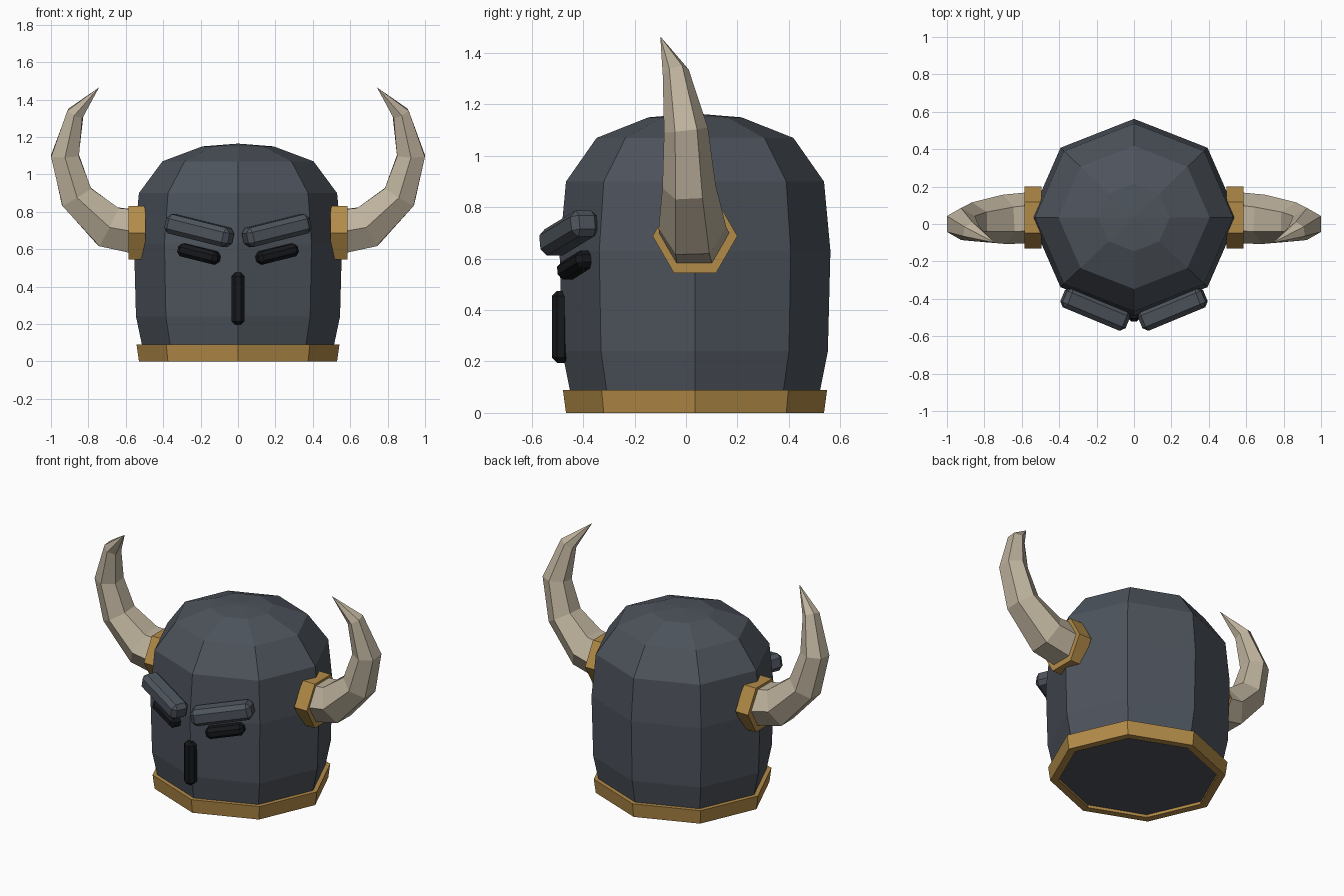
import bpy, bmesh, math
from mathutils import Vector

if "Cube" in bpy.data.objects:
    bpy.data.objects.remove(bpy.data.objects["Cube"])

CY = 0.035   # helmet axis offset in y
SX = 1.055   # helmet is slightly wider than deep


def material(name, rgb):
    m = bpy.data.materials.new(name)
    m.diffuse_color = (*rgb, 1)
    m.use_nodes = True
    m.node_tree.nodes["Principled BSDF"].inputs["Base Color"].default_value = m.diffuse_color
    return m


STEEL = material("steel", (0.075, 0.088, 0.108))
GOLD = material("gold", (0.45, 0.26, 0.065))
BONE = material("bone", (0.52, 0.45, 0.34))
BLACK = material("black", (0.008, 0.009, 0.011))


def finish(name, bm, mat):
    bmesh.ops.recalc_face_normals(bm, faces=bm.faces)
    me = bpy.data.meshes.new(name)
    bm.to_mesh(me)
    bm.free()
    me.materials.append(mat)
    ob = bpy.data.objects.new(name, me)
    bpy.context.collection.objects.link(ob)
    return ob


def loft(name, rings, mat, cap_start=True, cap_end=True, closed=False):
    """Skin a list of point rings; a one-point ring is an apex."""
    bm = bmesh.new()
    vr = [[bm.verts.new(p) for p in r] for r in rings]
    pairs = list(zip(vr, vr[1:])) + ([(vr[-1], vr[0])] if closed else [])
    for a, b in pairs:
        n = len(a)
        for i in range(n):
            j = (i + 1) % n
            if len(b) == 1:
                bm.faces.new((a[i], a[j], b[0]))
            else:
                bm.faces.new((a[i], a[j], b[j], b[i]))
    if not closed:
        if cap_start:
            bm.faces.new(vr[0])
        if cap_end and len(vr[-1]) > 2:
            bm.faces.new(vr[-1])
    return finish(name, bm, mat)


def octagon(r, z):
    return [(SX * r * math.cos(i * math.pi / 4), CY + r * math.sin(i * math.pi / 4), z)
            for i in range(8)]


def hexagon(c, u, v, r):
    return [c + u * (r * math.cos(i * math.pi / 3)) + v * (r * math.sin(i * math.pi / 3))
            for i in range(6)]


def bevel_box(name, size, loc, rot, bevel, mat):
    bm = bmesh.new()
    bmesh.ops.create_cube(bm, size=1)
    bmesh.ops.scale(bm, vec=size, verts=bm.verts)
    bmesh.ops.bevel(bm, geom=bm.edges[:], offset=bevel, segments=1,
                    affect='EDGES', profile=0.5)
    ob = finish(name, bm, mat)
    ob.location = loc
    ob.rotation_euler = [math.radians(a) for a in rot]
    return ob


# Helmet shell: eight-sided dome
profile = [(0.47, 0.02), (0.487, 0.09), (0.517, 0.24), (0.527, 0.63),
           (0.502, 0.90), (0.383, 1.07), (0.181, 1.15)]
loft("helmet_shell", [octagon(r, z) for r, z in profile] + [[(0, CY, 1.165)]], STEEL)

# Gold band round the rim
band = [(0.502, 0), (0.514, 0.09), (0.47, 0.09), (0.455, 0)]
loft("rim_band", [octagon(r, z) for r, z in band], GOLD, closed=True)

# Horn path: x, y, z, radius
path = [(0.53, 0.035, 0.69, 0.138), (0.693, 0.025, 0.72, 0.132),
        (0.863, 0.012, 0.88, 0.104), (0.925, 0.0, 1.10, 0.086),
        (0.87, -0.04, 1.325, 0.052)]
tip = (0.743, -0.10, 1.465)

for s, side in ((1, "right"), (-1, "left")):
    # Horn collar
    Y, Z = Vector((0, 1, 0)), Vector((0, 0, 1))
    loft(side + "_horn_collar",
         [hexagon(Vector((s * x, CY, 0.688)), Y, Z, 0.165) for x in (0.495, 0.585)], GOLD)

    # Horn
    pts = [Vector((s * p[0], p[1], p[2])) for p in path] + [Vector((s * tip[0], *tip[1:]))]
    rings = []
    for i, p in enumerate(path):
        if i:
            t = (pts[i] - pts[i - 1]).normalized() + (pts[i + 1] - pts[i]).normalized()
        else:
            t = Vector((s, 0, 0))
        v = Y.cross(t).normalized()
        u = t.cross(v).normalized()
        rings.append(hexagon(pts[i], u, v, p[3]))
    loft(side + "_horn", rings + [[pts[-1]]], BONE)

    # Brow and eye slit, lying along the front faces
    bevel_box(side + "_brow", (0.375, 0.115, 0.105), (s * 0.207, -0.455, 0.70),
              (0, -13 * s, 22.5 * s), 0.025, STEEL)
    bevel_box(side + "_eye", (0.235, 0.085, 0.07), (s * 0.208, -0.425, 0.575),
              (0, -13 * s, 22.5 * s), 0.02, BLACK)

# Nose slit
bevel_box("nose_slit", (0.07, 0.07, 0.28), (0, -0.487, 0.335), (0, 0, 0), 0.02, BLACK)
